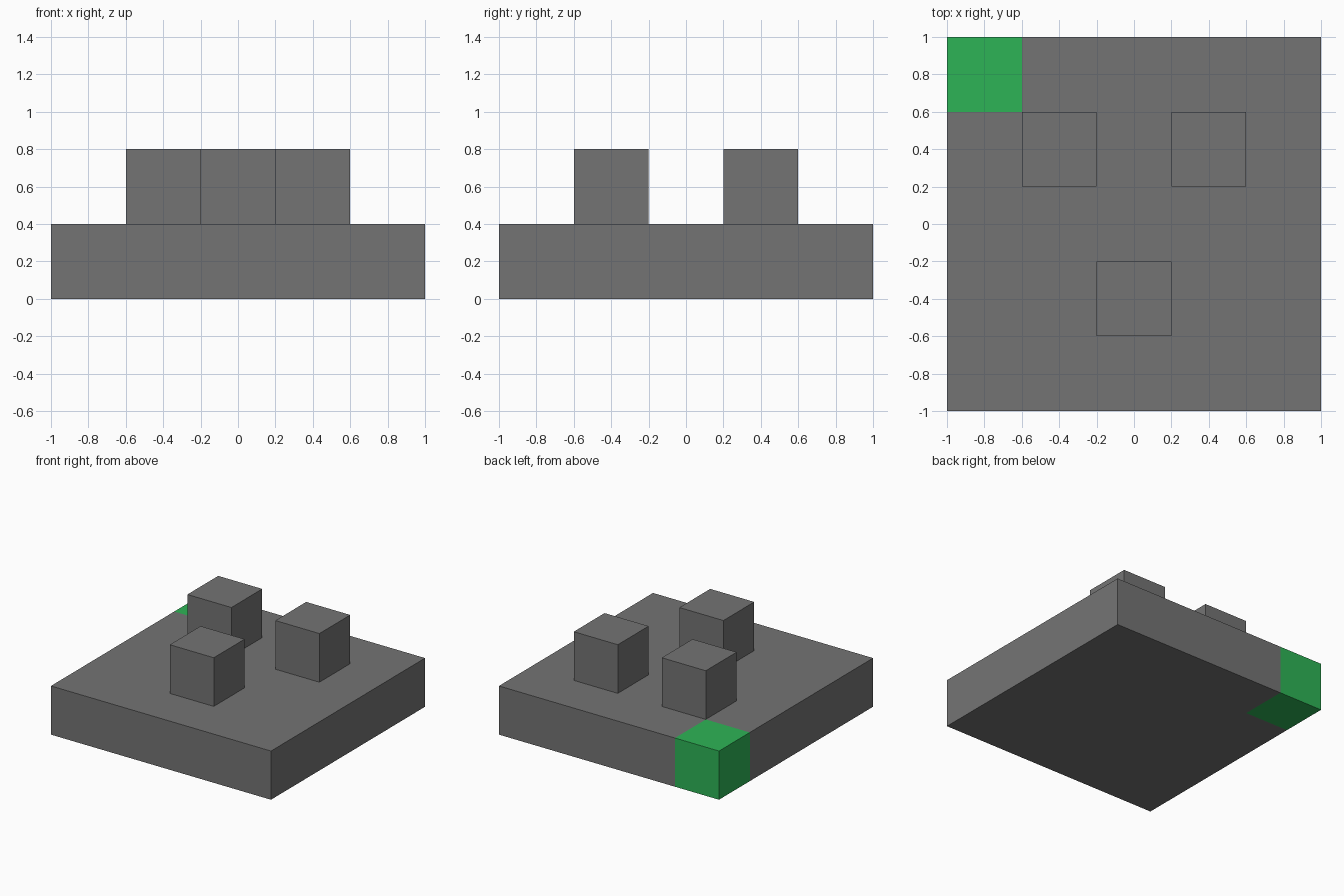
import bpy
import bmesh
from mathutils import Matrix, Vector

default = bpy.data.objects.get("Cube")
if default:
    bpy.data.objects.remove(default, do_unlink=True)


def material(name, rgb):
    mat = bpy.data.materials.new(name)
    mat.use_nodes = True
    color = (*rgb, 1.0)
    mat.diffuse_color = color
    mat.node_tree.nodes["Principled BSDF"].inputs["Base Color"].default_value = color
    return mat


def box(bm, center, size):
    matrix = Matrix.Translation(center) @ Matrix.Diagonal((*size, 1.0))
    bmesh.ops.create_cube(bm, size=1.0, matrix=matrix)


def add_object(name, bm, *mats):
    mesh = bpy.data.meshes.new(name)
    bm.to_mesh(mesh)
    bm.free()
    for mat in mats:
        mesh.materials.append(mat)
    obj = bpy.data.objects.new(name, mesh)
    bpy.context.collection.objects.link(obj)
    return obj


grey = material("grey", (0.175, 0.175, 0.175))
green = material("green", (0.027, 0.456, 0.093))

UNIT = 0.4

# Square base, cut along the edges of its green back corner
bm = bmesh.new()
box(bm, (0, 0, UNIT / 2), (2, 2, UNIT))
corner = Vector((-0.6, 0.6, 0))
for normal in ((1, 0, 0), (0, 1, 0)):
    geom = bm.verts[:] + bm.edges[:] + bm.faces[:]
    bmesh.ops.bisect_plane(bm, geom=geom, plane_co=corner, plane_no=normal)
for face in bm.faces:
    mid = face.calc_center_median()
    face.material_index = int(mid.x < corner.x and mid.y > corner.y)
add_object("base", bm, grey, green)

# Three blocks standing on the base, open at the bottom
for name, x, y in (("front_block", 0, -UNIT),
                   ("back_left_block", UNIT, UNIT),
                   ("back_right_block", -UNIT, UNIT)):
    bm = bmesh.new()
    box(bm, (x, y, UNIT * 1.5), (UNIT, UNIT, UNIT))
    bottom = [f for f in bm.faces if f.normal.z < -0.5]
    bmesh.ops.delete(bm, geom=bottom, context="FACES_ONLY")
    add_object(name, bm, grey)
